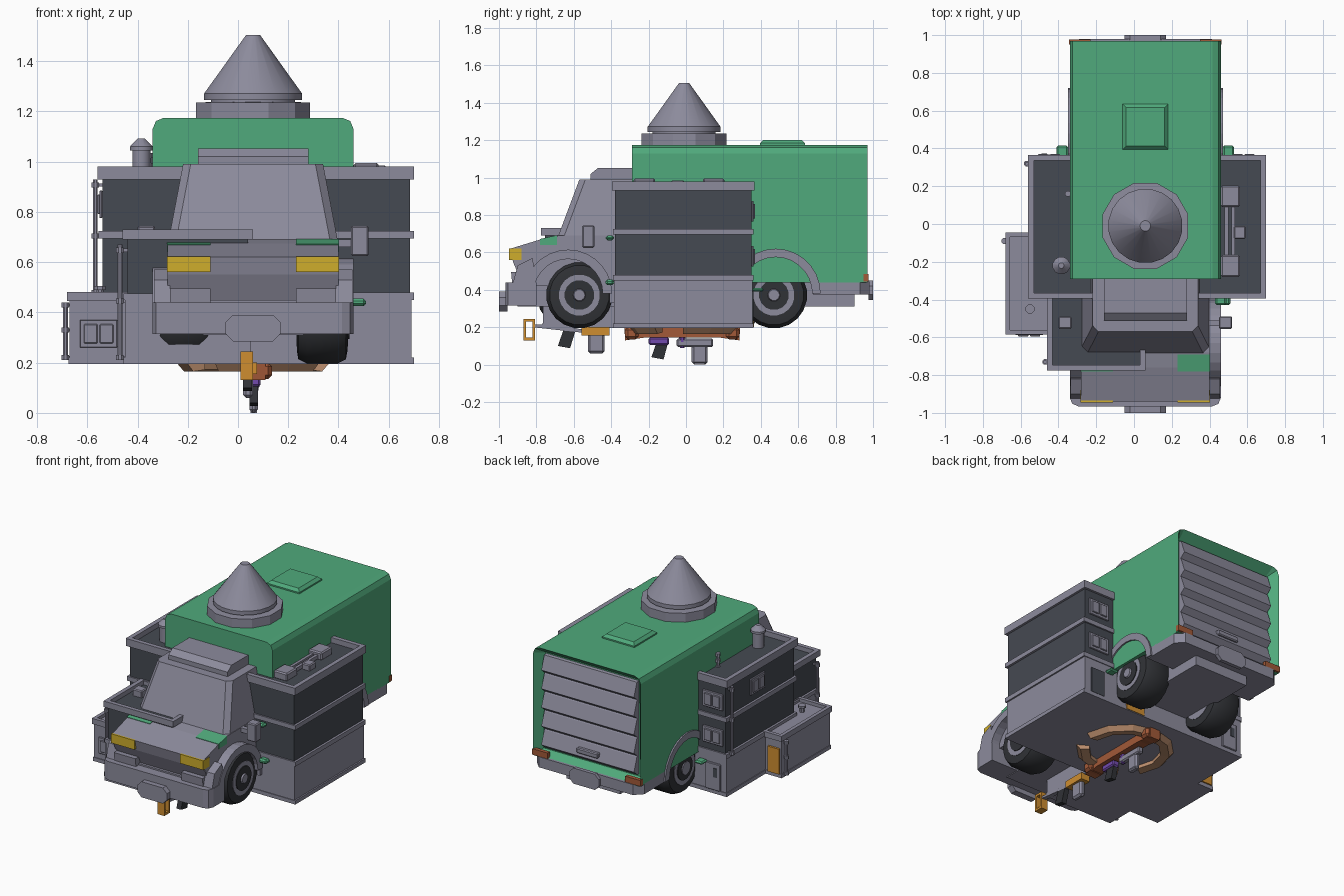
import bpy, bmesh, math
from mathutils import Matrix, Vector

if "Cube" in bpy.data.objects:
    bpy.data.objects.remove(bpy.data.objects["Cube"])

def mat(name, r, g, b):
    m = bpy.data.materials.new(name)
    m.diffuse_color = (r, g, b, 1)
    m.use_nodes = True
    m.node_tree.nodes["Principled BSDF"].inputs["Base Color"].default_value = m.diffuse_color
    return m

GREY = mat("grey", .265, .26, .335)
DARK = mat("dark_wall", .06, .068, .085)
TYRE = mat("tyre_black", .03, .032, .037)
GREEN = mat("green", .08, .40, .20)
YELLOW = mat("yellow", .62, .42, .025)
ORANGE = mat("orange", .62, .27, .03)
BROWN = mat("brown", .36, .10, .04)
TAN = mat("tan", .52, .28, .16)
PURPLE = mat("purple", .17, .07, .42)
CX = .06  # centre line of the truck

def finish(name, bm, *mats, smooth=False):
    bmesh.ops.recalc_face_normals(bm, faces=bm.faces)
    me = bpy.data.meshes.new(name)
    bm.to_mesh(me)
    bm.free()
    for m in mats:
        me.materials.append(m)
    ob = bpy.data.objects.new(name, me)
    bpy.context.collection.objects.link(ob)
    if smooth:
        bpy.context.view_layer.objects.active = ob
        ob.select_set(True)
        bpy.ops.object.shade_smooth_by_angle(angle=math.radians(32))
        ob.select_set(False)
    return ob

def cube(x0, x1, y0, y1, z0, z1):
    bm = bmesh.new()
    bmesh.ops.create_cube(bm, size=1)
    for v in bm.verts:
        v.co = ((x0 + x1) / 2 + v.co.x * (x1 - x0), (y0 + y1) / 2 + v.co.y * (y1 - y0),
                (z0 + z1) / 2 + v.co.z * (z1 - z0))
    return bm

def bevel(bm, amount, test, seg=1):
    es = [e for e in bm.edges if test(e.verts[0].co, e.verts[1].co)]
    bmesh.ops.bevel(bm, geom=es, offset=amount, segments=seg, affect='EDGES', profile=.5)

def box(name, x0, x1, y0, y1, z0, z1, m=GREY, bev=0):
    bm = cube(x0, x1, y0, y1, z0, z1)
    if bev:
        bevel(bm, bev, lambda a, b: True)
    return finish(name, bm, m)

def prof(name, pts, x0, x1, m=GREY, smooth=False):
    """Side profile in (y, z), extruded along x."""
    bm = bmesh.new()
    f = bm.faces.new([bm.verts.new((x0, y, z)) for y, z in pts])
    r = bmesh.ops.extrude_face_region(bm, geom=[f])
    for v in r["geom"]:
        if isinstance(v, bmesh.types.BMVert):
            v.co.x = x1
    return finish(name, bm, m, smooth=smooth)

def lathe(name, centre, rings, n, m=GREY, axis='Z', smooth=False):
    """Stack of (radius, height) rings around an axis."""
    bm = bmesh.new()
    rot = Matrix.Rotation(math.pi / 2, 3, 'Y') if axis == 'X' else Matrix.Identity(3)
    loops = [[bm.verts.new(Vector(centre) + rot @ Vector((r * math.cos(2 * math.pi * (i + .5) / n),
              r * math.sin(2 * math.pi * (i + .5) / n), h))) for i in range(n)] for r, h in rings]
    for a, b in zip(loops, loops[1:]):
        for i in range(n):
            bm.faces.new((a[i], a[(i + 1) % n], b[(i + 1) % n], b[i]))
    bm.faces.new(loops[0])
    bm.faces.new(loops[-1])
    return finish(name, bm, m, smooth=smooth)

def sunken(name, x0, x1, y0, y1, z0, z1, rim, depth):
    """Slab with a raised rim around a dark roof floor."""
    bm = cube(x0, x1, y0, y1, z0, z1)
    top = max(bm.faces, key=lambda f: f.calc_center_median().z)
    bmesh.ops.inset_region(bm, faces=[top], thickness=rim)
    r = bmesh.ops.extrude_discrete_faces(bm, faces=[top])["faces"][0]
    bmesh.ops.translate(bm, verts=r.verts, vec=(0, 0, -depth))
    r.material_index = 1
    # close the inner walls
    inner = [e for e in bm.edges if e.is_boundary]
    bmesh.ops.bridge_loops(bm, edges=inner)
    return finish(name, bm, GREY, DARK)

# ---------- cargo box with recessed roller door ----------
bm = cube(CX - .4, CX + .4, -.29, .97, .44, 1.175)
bevel(bm, .045, lambda a, b: a.z > 1.1 and b.z > 1.1 and abs(a.x - b.x) < .01, 2)
back = max(bm.faces, key=lambda f: f.calc_center_median().y)
bmesh.ops.inset_region(bm, faces=[back], thickness=.05)
bmesh.ops.translate(bm, verts=back.verts, vec=(0, -.06, 0))
# move the recess back while keeping the outer frame flat
bmesh.ops.inset_region(bm, faces=[back], thickness=.001)
finish("cargo_box", bm, GREEN)
slats = [(.90, .49)]
for i in range(5):
    z = .49 + i * .126
    slats += [(.925, z), (.962, z + .03), (.93, z + .12)]
slats += [(.90, 1.12)]
prof("roller_door", slats, CX - .345, CX + .345)
box("door_handle", CX - .08, CX + .08, .94, .97, .54, .575, GREY, .006)
bm = cube(CX - .12, CX + .12, .395, .635, 1.165, 1.202)
bevel(bm, .018, lambda a, b: a.z > 1.2 and b.z > 1.2)
finish("roof_hatch", bm, GREEN)

# ---------- cone on the roof ----------
lathe("cone_base", (CX, -.01, 0), [(.235, 1.165), (.235, 1.235), (.19, 1.237)], 12)
lathe("cone", (CX, -.01, 0), [(.17, 1.23), (.17, 1.245), (.197, 1.245), (.197, 1.272), (.028, 1.505)], 20, smooth=True)

# ---------- cab and hood ----------
prof("hood", [(-.87, .42), (-.925, .55), (-.94, .62), (-.76, .675), (-.68, .69), (-.29, .69), (-.29, .42)],
     CX - .34, CX + .34)
bm = cube(CX - .34, CX + .34, -.69, -.28, .67, .99)
for v in bm.verts:
    if v.co.z > .9:
        v.co.x = CX + (v.co.x - CX) * .82
        v.co.y = -.57 if v.co.y < -.5 else v.co.y
bevel(bm, .03, lambda a, b: a.y < -.5 and b.y < -.5 and abs(a.z - b.z) > .1)
finish("cab", bm, GREY)
prof("roof_deflector", [(-.51, .98), (-.51, 1.02), (-.47, 1.052), (-.29, 1.052), (-.29, .98)], CX - .22, CX + .22)
box("chassis", CX - .2, CX + .2, -.9, .9, .31, .45)
bm = cube(CX - .4, CX + .4, -.965, -.8, .315, .44)
bevel(bm, .045, lambda a, b: a.y < -.9 and b.y < -.9 and abs(a.z - b.z) > .05, 2)
finish("front_bumper", bm, GREY)
bm = cube(CX - .4, CX + .4, .68, .98, .375, .445)
bevel(bm, .05, lambda a, b: a.y > .9 and b.y > .9 and abs(a.z - b.z) > .05)
finish("rear_bumper", bm, GREY)
for nm, y0, y1, z0, z1 in (("front_plate", -1, -.955, .285, .39), ("rear_plate", .975, 1, .345, .45)):
    bm = cube(CX - .11, CX + .11, y0, y1, z0, z1)
    bevel(bm, .03, lambda a, b: abs(a.y - b.y) > .01)
    finish(nm, bm, GREY)

def arch(y, z, r0, r1, n=14):
    a = [math.pi * i / n for i in range(n + 1)]
    return [(y + r1 * math.cos(t), z + r1 * math.sin(t)) for t in a] + \
           [(y + r0 * math.cos(t), z + r0 * math.sin(t)) for t in reversed(a)]

for s, side in ((1, "right"), (-1, "left")):
    def sx(a, b):
        return sorted((CX + s * a, CX + s * b))
    box(side + "_headlight", *sx(.17, .343), -.946, -.88, .56, .622, YELLOW)
    prof(side + "_grille_panel", [(-.86, .44), (-.93, .44), (-.935, .495), (-.86, .495)], *sx(.17, .33))
    prof(side + "_hood_strip", [(-.78, .64), (-.78, .672), (-.69, .692), (-.69, .64)], *sx(.17, .343), GREEN)
    box(side + "_tail_light", *sx(.29, .403), .95, .976, .445, .485, BROWN)
    box(side + "_mirror", *sx(.39, .46), -.555, -.49, .625, .745, GREY, .006)
    box(side + "_mirror_arm", *sx(.3, .41), -.54, -.51, .66, .69)
    prof(side + "_front_fender", arch(-.63, .38, .185, .235), *sx(.32, .4))
    prof(side + "_rear_fender", arch(.48, .38, .195, .24), *sx(.33, .41))
    box(side + "_side_skirt", *sx(.32, .39), -.41, .26, .33, .44)
    prof(side + "_fender_nose", [(-.93, .42), (-.9, .53), (-.82, .57), (-.8, .42)], *sx(.33, .395))
    for wn, wy in (("front", -.57 if s > 0 else -.62), ("rear", .47)):
        x = CX + s * .275
        lathe(f"{side}_{wn}_tyre", (x, wy, .372),
              [(.13, -.1), (.16, -.095), (.178, -.06), (.178, .06), (.16, .095), (.13, .1)], 20, TYRE, 'X', True)
        lathe(f"{side}_{wn}_hub", (x, wy, .372), [(.11, -.103), (.11, .103)], 20, GREY, 'X')
        lathe(f"{side}_{wn}_hub_ring", (x + s * .1, wy, .372), [(.08, -.008), (.08, .008)], 16, TYRE, 'X')
        lathe(f"{side}_{wn}_axle_cap", (x + s * .1, wy, .372), [(.045, -.018), (.03, .018)], 10, GREY, 'X')
    # green lamps on the building beside the truck
    box(side + "_lamp_plate", *sx(.39, .45), -.43, -.385, .425, .455, GREEN, .01)
    box(side + "_upper_lamp", *sx(.37, .43), -.43, -.385, .665, .69, GREEN, .01)
    box(side + "_rear_lamp", *sx(.41, .47), .355, .415, .39, .41, GREEN, .008)

# ---------- buildings ----------
box("main_ground_floor", -.55, .69, -.385, .355, .2, .46)
box("main_floor_slab", -.555, .70, -.39, .36, .195, .22)
box("main_storey_one", -.54, .685, -.38, .35, .46, .70, DARK)
box("main_storey_two", -.54, .685, -.38, .35, .72, .94, DARK)
for z in (.45, .695):
    box("main_trim", -.555, .70, -.39, .36, z, z + .03)
sunken("main_roof", -.56, .70, -.395, .365, .93, .98, .042, .035)
box("front_ground_floor", -.45, .05, -.765, -.38, .2, .46)
box("front_floor_slab", -.455, .055, -.77, -.38, .195, .22)
box("front_storey", -.44, .04, -.755, -.38, .46, .69, DARK)
box("front_trim", -.455, .055, -.77, -.38, .45, .475)
sunken("front_roof", -.46, .06, -.775, -.36, .69, .73, .04, .03)
box("shed", -.67, -.44, -.575, -.06, .2, .46)
box("shed_floor_slab", -.675, -.44, -.58, -.055, .195, .22)
sunken("shed_roof", -.68, -.42, -.585, -.045, .445, .482, .035, .025)

def window(name, c, w, h, normal):
    """Framed two-pane window; normal is '+y', '-y' or '-x'."""
    parts = [(-w, w, -h, h, .012), (-w * .78, -w * .06, -h * .7, h * .7, .02), (w * .06, w * .78, -h * .7, h * .7, .02)]
    for a, b, lo, hi, d in parts:
        if normal[1] == 'y':
            s = 1 if normal[0] == '+' else -1
            y = sorted((c[1], c[1] + s * d))
            box(name, c[0] + a, c[0] + b, *y, c[2] + lo, c[2] + hi, GREY, .003)
        else:
            box(name, c[0] - d, c[0], c[1] + a, c[1] + b, c[2] + lo, c[2] + hi, GREY, .003)

for z in (.58, .82):
    window("back_right_window", (.58, .35, z), .075, .055, '+y')
    window("back_left_window", (-.45, .35, z), .075, .055, '+y')
window("left_wall_window", (-.54, .02, .83), .075, .055, '-x')
window("shed_window", (-.555, -.575, .315), .075, .055, '-y')
box("back_right_door", .54, .64, .35, .362, .22, .39, DARK)
box("back_left_door", -.51, -.4, .35, .368, .22, .40, GREY, .004)
box("back_left_door_glass", -.49, -.46, .36, .372, .31, .37, DARK)
box("shed_door", -.66, -.575, -.062, -.046, .22, .39, ORANGE)
box("back_orange_door", .22, .36, .35, .364, .2, .39, ORANGE)

# drain pipes with brackets
for nm, x, y, z0, z1 in (("main_pipe", -.568, .32, .48, .93), ("shed_pipe", -.687, -.09, .22, .44),
                         ("front_pipe", -.47, -.73, .22, .67), ("roof_pipe", -.35, .16, .94, 1.03)):
    lathe(nm, (x, y, 0), [(.01, z0), (.01, z1)], 8)
    for t in (0, .5, .95):
        z = z0 + t * (z1 - z0)
        lathe(nm + "_collar", (x, y, 0), [(.016, z - .01), (.016, z + .01)], 8)
        if nm != "roof_pipe":
            box(nm + "_bracket", x, x + .03, y - .006, y + .006, z - .006, z + .006)

# chimney and vents on the roofs
lathe("chimney", (-.385, -.22, 0), [(.037, .94), (.037, 1.045), (.047, 1.045), (.047, 1.06), (.015, 1.092)], 12, smooth=True)
lathe("shed_vent", (-.55, -.45, 0), [(.015, .45), (.015, .49), (.025, .49), (.025, .505)], 8)
box("roof_unit_back", .46, .56, .09, .205, .94, .995, GREY, .008)
box("roof_unit_front", .46, .56, -.28, -.165, .94, .995, GREY, .008)
box("roof_unit_side", .53, .59, -.08, -.01, .94, .985, GREY, .006)
for x in (.49, .525):
    box("roof_duct", x - .01, x + .01, -.18, .1, .95, .975)

# ---------- pieces hanging beneath ----------
n = 12
for i in range(n):  # broken faceted ring
    if i in (7, 11):
        continue
    a, b = 2 * math.pi * i / n, 2 * math.pi * (i + 1) / n
    bm = bmesh.new()
    vs = [bm.verts.new((CX + r * math.cos(t), -.015 + r * math.sin(t), z))
          for t in (a, b) for r, z in ((.305, .2), (.275, .165), (.22, .172), (.22, .2))]
    for k in range(4):
        bm.faces.new((vs[k], vs[(k + 1) % 4], vs[4 + (k + 1) % 4], vs[4 + k]))
    bm.faces.new(vs[:4])
    bm.faces.new(vs[4:])
    finish("ring_piece", bm, TAN)
prof("brown_bar", [(-.33, .2), (-.325, .13), (-.22, .145), (.18, .145), (.285, .13), (.29, .2)], .035, .11, BROWN)
for y in (-.29, .25):
    box("brown_bar_end", .015, .135, y - .035, y + .035, .135, .2, BROWN, .015)
for z in (.13, .23):
    box("orange_handle_rail", .01, .06, -.865, -.81, z, z + .015, ORANGE)
for y in (-.87, -.822):
    box("orange_handle_post", .01, .06, y, y + .014, .13, .245, ORANGE)
prof("handle_arm", [(-.82, .2), (-.82, .215), (-.5, .185), (-.5, .165)], .025, .055)
box("upper_arm", .03, .05, -.82, -.5, .2, .215)
box("orange_body", .01, .075, -.56, -.41, .155, .2, ORANGE)
prof("front_dark_grip", [(-.65, .2), (-.685, .1), (-.62, .088), (-.585, .2)], .02, .055, TYRE)
box("front_grey_grip", .02, .06, -.525, -.435, .06, .2, GREY, .012)
prof("rear_dark_grip", [(-.15, .14), (-.185, .04), (-.12, .028), (-.09, .14)], .045, .08, TYRE)
box("purple_body", .04, .09, -.2, -.09, .105, .145, PURPLE, .008)
lathe("purple_barrel", (.07, -.02, .12), [(.012, -.03), (.02, .03)], 8, PURPLE)
box("grey_body", .045, .085, -.05, .145, .095, .14, GREY, .008)
box("rear_grey_grip", .045, .08, .03, .115, .002, .12, GREY, .012)
box("grip_foot", .05, .075, .045, .1, 0, .02)
